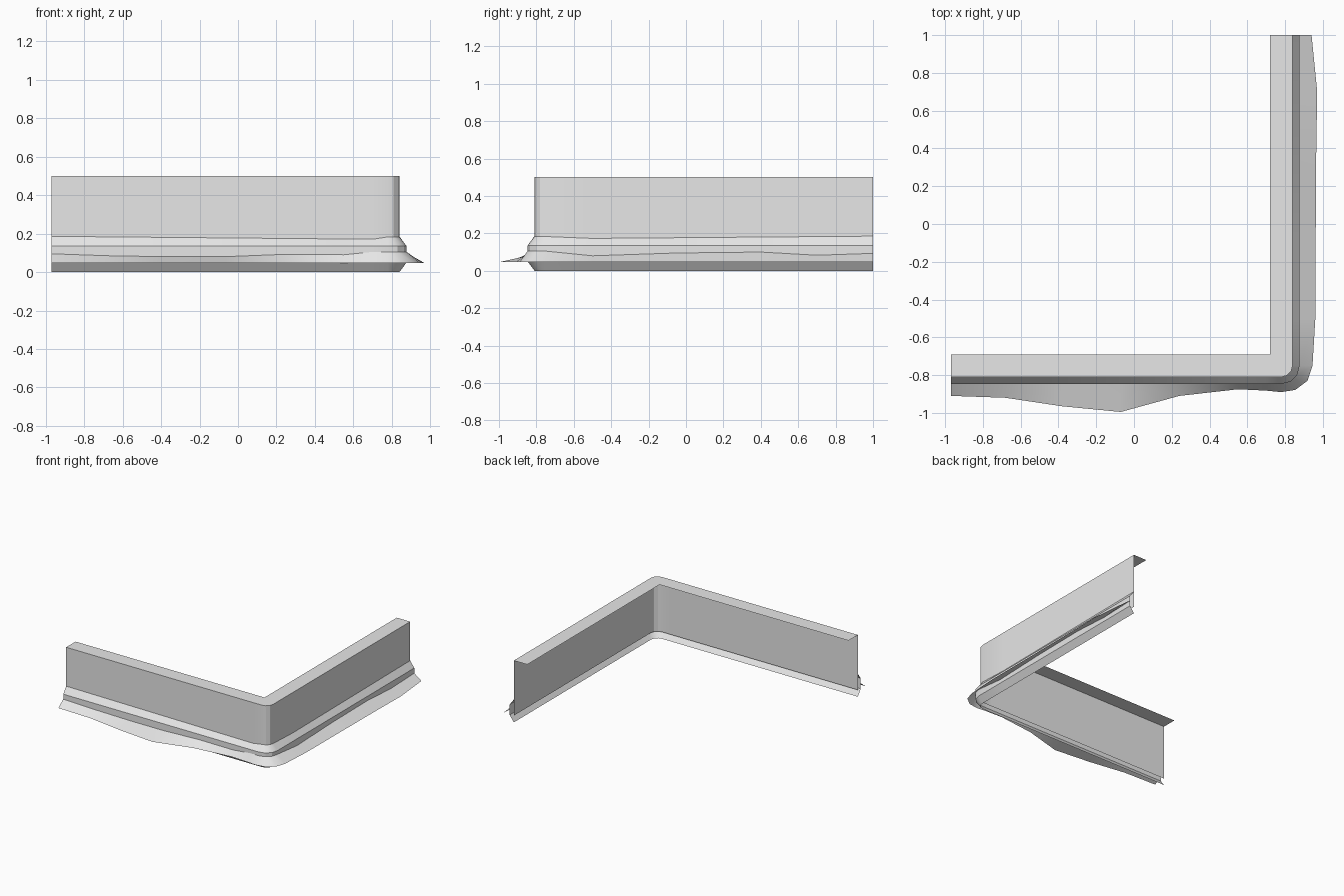
import bpy
import math

cube = bpy.data.objects.get("Cube")
if cube:
    bpy.data.objects.remove(cube, do_unlink=True)

GREY = (0.8, 0.8, 0.8, 1.0)
material = bpy.data.materials.new("light grey")
material.use_nodes = True
material.diffuse_color = GREY
material.node_tree.nodes["Principled BSDF"].inputs["Base Color"].default_value = GREY

# Stations along the L: place on the arm, reach of the skirt, top of the skirt
FRONT = [(-0.97, 0.10, 0.095), (-0.68, 0.11, 0.085), (-0.38, 0.155, 0.08),
         (-0.07, 0.185, 0.08), (0.24, 0.10, 0.092), (0.55, 0.065, 0.09),
         (0.70, 0.072, 0.105)]
CORNER = [(-90, 0.08, 0.105), (-60, 0.088, 0.105), (-30, 0.10, 0.105), (0, 0.105, 0.105)]
SIDE = [(-0.50, 0.12, 0.08), (-0.05, 0.122, 0.095), (0.40, 0.125, 0.10),
        (0.70, 0.13, 0.083), (1.0, 0.10, 0.093)]
CENTRE_X, CENTRE_Y, RADIUS = 0.78, -0.75, 0.06
WALL_X, WALL_Y = CENTRE_X + RADIUS, CENTRE_Y - RADIUS
TOP, BULGE = 0.5, 0.037

# Each station: position, outward direction, skirt reach, skirt top, fold height
stations = []
for x, reach, z in FRONT:
    stations.append((x, WALL_Y, 0, -1, reach, z, 0.177 - 0.009 * x))
for degrees, reach, z in CORNER:
    c, s = math.cos(math.radians(degrees)), math.sin(math.radians(degrees))
    stations.append((CENTRE_X + RADIUS * c, CENTRE_Y + RADIUS * s, c, s, reach, z, 0.183))
for y, reach, z in SIDE:
    stations.append((WALL_X, y, 1, 0, reach, z, 0.177 + 0.008 * y))


def row(offset, height):
    """Points beside the path; offset and height may depend on the station."""
    points = []
    for st in stations:
        d = offset(st) if callable(offset) else offset
        h = height(st) if callable(height) else height
        points.append((st[0] + st[2] * d, st[1] + st[3] * d, h))
    return points


def sheet(name, rows):
    """Join rows of points, top to bottom, into one folded sheet."""
    n = len(stations)
    faces = []
    for r in range(len(rows) - 1):
        for i in range(n - 1):
            a, b = r * n + i, (r + 1) * n + i
            faces.append((a, b, b + 1, a + 1))
    mesh = bpy.data.meshes.new(name)
    mesh.from_pydata([p for line in rows for p in line], [], faces)
    mesh.validate()
    mesh.materials.append(material)
    obj = bpy.data.objects.new(name, mesh)
    bpy.context.collection.objects.link(obj)
    bpy.ops.object.select_all(action="DESELECT")
    obj.select_set(True)
    bpy.context.view_layer.objects.active = obj
    bpy.ops.object.shade_smooth_by_angle(angle=math.radians(25))
    return obj


def fold(st):
    return st[6]


# Top ledge with a square inner corner
inner = [(min(st[0], WALL_X - 0.12), max(st[1], WALL_Y + 0.12), TOP) for st in stations]
sheet("top_ledge", [inner, row(0, TOP)])

# Upright wall, running down behind the moulding
sheet("wall", [row(0, TOP), row(0, fold), row(0, 0.055)])

# Projecting base moulding with bevelled top and undercut foot
sheet("base_moulding", [row(0, fold), row(BULGE, 0.135), row(BULGE, 0.05), row(0, 0)])

# Uneven ground skirt flaring from the moulding
sheet("ground_skirt", [row(BULGE, lambda st: st[5]), row(lambda st: st[4], 0.047)])
